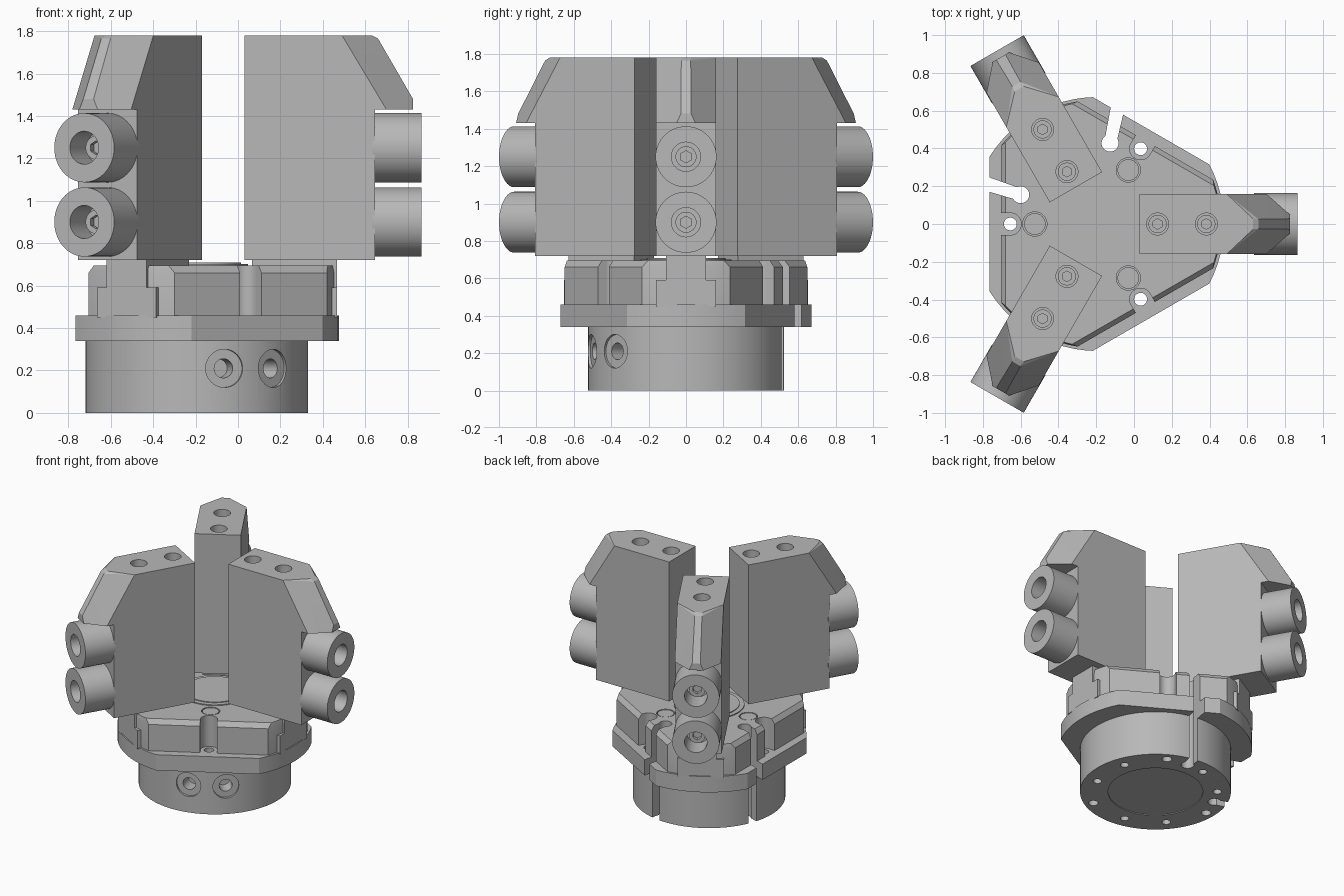
import bpy, bmesh
from math import sin, cos, acos, radians, degrees
from mathutils import Vector, Matrix

if "Cube" in bpy.data.objects:
    bpy.data.objects.remove(bpy.data.objects["Cube"])

AXIS = (-0.195, 0, 0)          # centre line of the gripper
THIRDS = (0, 120, 240)         # jaw directions
SIDES = (60, 180, 300)         # flat side directions


def material(name, value):
    m = bpy.data.materials.new(name)
    m.use_nodes = True
    m.diffuse_color = (value, value, value, 1)
    m.node_tree.nodes["Principled BSDF"].inputs["Base Color"].default_value = m.diffuse_color
    return m


STEEL = material("steel grey", 0.48)


def make(name, bm):
    bmesh.ops.recalc_face_normals(bm, faces=bm.faces)
    mesh = bpy.data.meshes.new(name)
    bm.to_mesh(mesh)
    bm.free()
    mesh.materials.append(STEEL)
    ob = bpy.data.objects.new(name, mesh)
    ob.location = AXIS
    bpy.context.collection.objects.link(ob)
    return ob


def hull(name, points):
    bm = bmesh.new()
    for p in points:
        bm.verts.new(p)
    bmesh.ops.convex_hull(bm, input=bm.verts)
    bmesh.ops.delete(bm, geom=[v for v in bm.verts if not v.link_faces], context='VERTS')
    bmesh.ops.dissolve_limit(bm, angle_limit=0.01, verts=bm.verts, edges=bm.edges)
    return make(name, bm)


def box(name, xs, ys, zs):
    return hull(name, [(x, y, z) for x in xs for y in ys for z in zs])


def cyl(name, r, a, b, n=40):
    a, b = Vector(a), Vector(b)
    turn = (b - a).to_track_quat('Z', 'Y').to_matrix().to_4x4()
    bm = bmesh.new()
    bmesh.ops.create_cone(bm, cap_ends=True, segments=n, radius1=r, radius2=r,
                          depth=(b - a).length,
                          matrix=Matrix.Translation((a + b) / 2) @ turn)
    return make(name, bm)


def cut(targets, cutters):
    for ob in targets:
        for c in cutters:
            mod = ob.modifiers.new("cut", 'BOOLEAN')
            mod.operation = 'DIFFERENCE'
            mod.solver = 'EXACT'
            mod.object = c
            bpy.context.view_layer.objects.active = ob
            bpy.ops.object.modifier_apply(modifier=mod.name)
    for c in cutters:
        bpy.data.objects.remove(c)


def polar(r, angle, z):
    return (r * cos(radians(angle)), r * sin(radians(angle)), z)


def outline(side, arc, z):
    """Triangle with flat sides and large arcs at its three corners."""
    half = 60 - degrees(acos(side / arc))
    return [polar(arc, t + half * i / 6, z) for t in THIRDS for i in range(-6, 7)]


# Housing: round base, flange and chamfered upper body
base = cyl("base_cylinder", 0.525, (0, 0, 0), (0, 0, 0.34), 96)
flange = hull("flange", outline(0.57, 0.672, 0.34) + outline(0.57, 0.672, 0.46))
upper = hull("upper_body", outline(0.51, 0.657, 0.46) + outline(0.51, 0.657, 0.66)
             + outline(0.485, 0.65, 0.695))

# Mounting holes and angled sensor slots run through the whole housing
through = [cyl("hole_cutter", 0.034, polar(0.46, a, -0.1), polar(0.46, a, 0.9)) for a in SIDES]
for mirror in (False, True):
    pts = [(-0.405, 0.155), (-0.393, 0.118), (-0.417, 0.192), (-0.693, 0.207), (-0.67, 0.282)]
    if mirror:    # reflect across the second jaw direction
        pts = [(-x * 0.5 - y * 0.866, -x * 0.866 + y * 0.5) for x, y in pts]
    x, y = pts[0]
    through.append(cyl("slot_end_cutter", 0.045, (x, y, -0.1), (x, y, 0.9)))
    through.append(hull("slot_cutter", [(u, v, z) for u, v in pts[1:] for z in (-0.1, 0.9)]))
cut([base, flange, upper], through)

# U notches and dowel seats in the upper body
notches = []
for a in SIDES:
    notch = box("notch_cutter", (0.46, 0.7), (-0.058, 0.058), (0.4, 0.8))
    notch.rotation_euler.z = radians(a)
    notches.append(notch)
    notches.append(cyl("notch_end_cutter", 0.058, polar(0.46, a, 0.4), polar(0.46, a, 0.8)))
    notches.append(cyl("dowel_cutter", 0.064, polar(0.33, a, 0.67), polar(0.33, a, 0.8)))
cut([upper], notches)

# Air ports and underside details of the base
ports = []
for a in (-75.5, -46.5):
    ports.append(cyl("port_face_cutter", 0.09, polar(0.505, a, 0.21), polar(0.7, a, 0.21)))
    ports.append(cyl("port_cutter", 0.045, polar(0.40, a, 0.21), polar(0.7, a, 0.21)))
ports.append(cyl("bottom_recess_cutter", 0.33, (0, 0, -0.1), (0, 0, 0.006), 64))
for t in THIRDS:
    for d in (-20, 20):
        ports.append(cyl("bottom_hole_cutter", 0.03, polar(0.43, t + d, -0.1),
                         polar(0.43, t + d, 0.08), 24))
cut([base], ports)

# Centre cap and dowels
cap_rim = cyl("centre_cap_rim", 0.243, (0, 0, 0.65), (0, 0, 0.702), 48)
cap = cyl("centre_cap", 0.21, (0, 0, 0.65), (0, 0, 0.708), 48)
solids = [base, flange, upper, cap_rim, cap]
for i, a in enumerate(SIDES):
    solids.append(cyl(f"dowel_{i + 1}", 0.057, polar(0.33, a, 0.6), polar(0.33, a, 0.693)))


def screw(name, r, a, b):
    """Screw head with a hexagon socket in the end at b."""
    a, b = Vector(a), Vector(b)
    way = (b - a).normalized()
    head = cyl(name, r, a, b, 32)
    cut([head], [cyl("socket_cutter", r * 0.58, b - way * 0.03, b + way * 0.1, 6)])
    return head


# One jaw, pointing along +x
jaw_plan = [(0.225, 0.16), (0.895, 0.16), (1.02, 0.05)]
points = [(x, s * y, z) for x, y in jaw_plan for s in (-1, 1) for z in (0.72, 1.43)]
for s in (-1, 1):
    points += [(0.225, s * 0.16, 1.78), (0.685, s * 0.16, 1.78), (0.825, s * 0.028, 1.78),
               (0.855, s * 0.025, 1.765), (1.02, s * 0.028, 1.48)]
jaw = hull("jaw", points)
cuts = [box("nose_cutter", (0.84, 1.3), (-0.5, 0.5), (0.5, 1.43))]
cuts += [cyl("bore_cutter", 0.058, (x, 0, 0.86), (x, 0, 2)) for x in (0.32, 0.578)]
cut([jaw], cuts)
parts = [jaw]

# T-shaped slide carrying the jaw
parts.append(box("slide_neck", (0.26, 0.662), (-0.108, 0.108), (0.5, 0.725)))
parts.append(box("slide_foot", (0.26, 0.662), (-0.16, 0.16), (0.45, 0.59)))

# Jaw screws and bored rollers
for x, label in ((0.32, "inner"), (0.578, "outer")):
    parts.append(screw(f"{label}_jaw_screw", 0.048, (x, 0, 0.84), (x, 0, 0.92)))
for z, label in ((0.9, "lower"), (1.25, "upper")):
    roller = cyl(f"{label}_roller", 0.163, (0.83, 0, z), (1.06, 0, z), 64)
    cut([roller], [cyl("roller_bore_cutter", 0.078, (0.9, 0, z), (1.2, 0, z))])
    parts += [roller, screw(f"{label}_roller_screw", 0.056, (0.88, 0, z), (0.95, 0, z))]

# Smooth the round surfaces, then repeat the jaw around the axis
bpy.ops.object.select_all(action='DESELECT')
for ob in solids + parts:
    ob.select_set(True)
bpy.context.view_layer.objects.active = base
bpy.ops.object.shade_smooth_by_angle(angle=radians(25))
for ob in parts:
    stem = ob.name
    ob.name = stem + "_1"
    for i in (1, 2):
        twin = ob.copy()
        twin.name = f"{stem}_{i + 1}"
        twin.rotation_euler.z = radians(THIRDS[i])
        bpy.context.collection.objects.link(twin)
